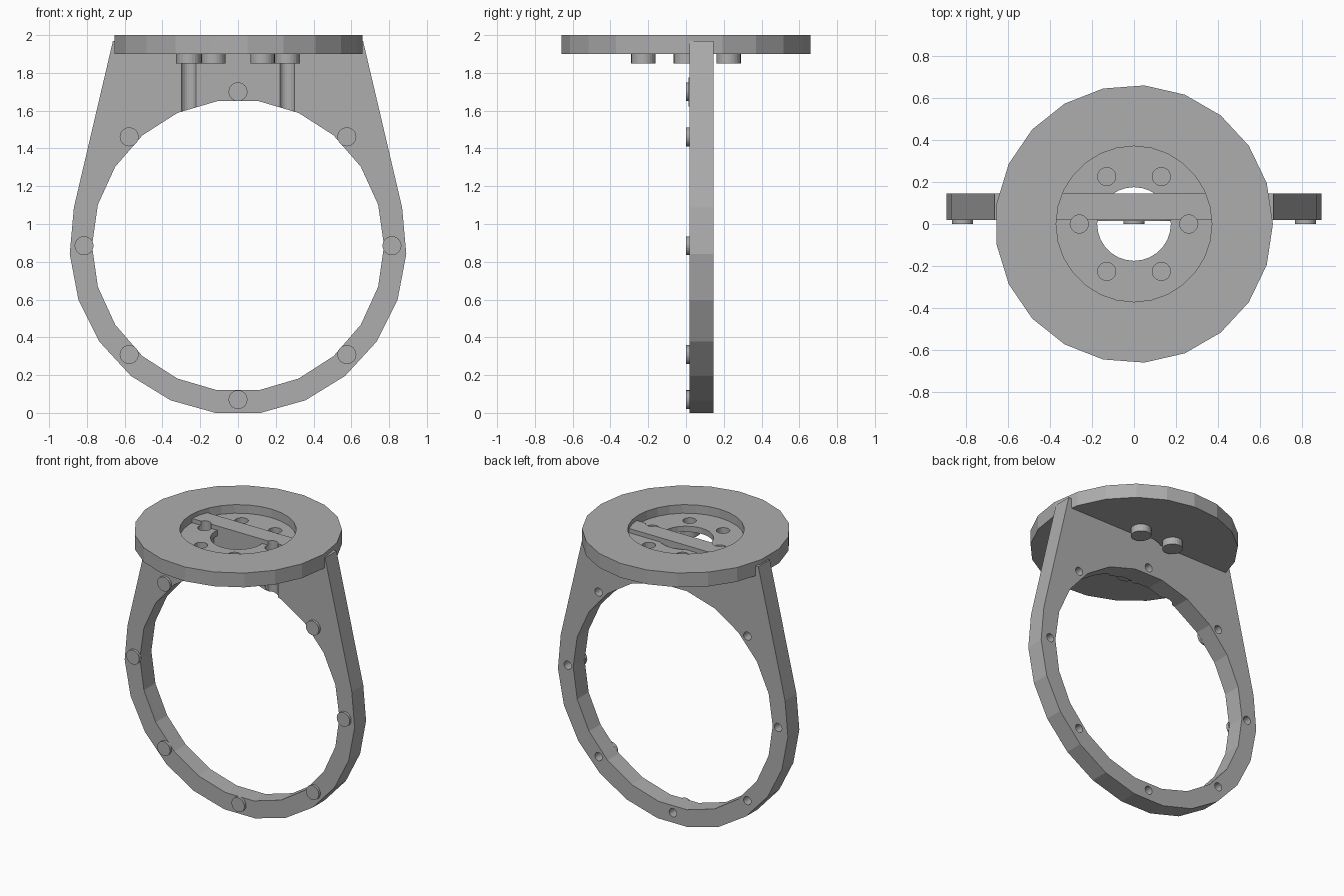
import bpy, bmesh
from math import sin, cos, pi, radians
from mathutils import Matrix, Vector

cube = bpy.data.objects.get("Cube")
if cube:
    bpy.data.objects.remove(cube, do_unlink=True)

grey = bpy.data.materials.new("matte grey")
grey.use_nodes = True
colour = (0.42, 0.42, 0.42, 1)
grey.diffuse_color = colour
grey.node_tree.nodes["Principled BSDF"].inputs["Base Color"].default_value = colour

RING_Z = 0.885                 # centre height of the ring
FRONT, BACK = 0.018, 0.145     # faces of the upright plate
FLOOR = 1.94                   # floor of the recess in the disc


def prism(name, profile, start, end, axis):
    """Extrude a 2D profile from start to end along z or y."""
    bm = bmesh.new()
    place = (lambda u, v, w: (u, v, w)) if axis == "z" else (lambda u, v, w: (u, w, v))
    face = bm.faces.new([bm.verts.new(place(u, v, start)) for u, v in profile])
    new = bmesh.ops.extrude_face_region(bm, geom=[face])["geom"]
    shift = Vector(place(0, 0, end - start))
    bmesh.ops.translate(bm, vec=shift, verts=[g for g in new if isinstance(g, bmesh.types.BMVert)])
    bmesh.ops.recalc_face_normals(bm, faces=bm.faces)
    mesh = bpy.data.meshes.new(name)
    bm.to_mesh(mesh)
    bm.free()
    mesh.materials.append(grey)
    obj = bpy.data.objects.new(name, mesh)
    bpy.context.collection.objects.link(obj)
    return obj


def cylinder(name, centre, radius, start, end, axis, sides=24, turn=0.0):
    angles = [turn + 2 * pi * i / sides for i in range(sides)]
    profile = [(centre[0] + radius * cos(a), centre[1] + radius * sin(a)) for a in angles]
    return prism(name, profile, start, end, axis)


def cut(target, cutter):
    """Subtract the cutter, then delete it."""
    mod = target.modifiers.new("cut", "BOOLEAN")
    mod.operation, mod.solver, mod.object = "DIFFERENCE", "EXACT", cutter
    bpy.context.view_layer.objects.active = target
    bpy.ops.object.modifier_apply(modifier=mod.name)
    bpy.data.objects.remove(cutter, do_unlink=True)


def ring_bore():
    return cylinder("bore", (0, RING_Z), 0.773, -1, 1, "y", 22, pi / 2 + pi / 22)


# Upright plate: round below, tapering straight to the disc above
arc = [radians(7.7 + 15.9 * k) for k in range(7)]
right = [(0.892 * sin(a), RING_Z - 0.893 * cos(a)) for a in arc] + [(0.662, 1.97)]
left = [(-x, z) for x, z in reversed(right)]
plate = prism("ring_plate", right + left, FRONT, BACK, "y")
cut(plate, ring_bore())

# Thin round pad behind the top ring screw
pad = cylinder("top_screw_pad", (0, 1.555), 0.22, FRONT - 0.004, FRONT + 0.02, "y", 32)
cut(pad, ring_bore())

# Ring screws: flat heads in front, open holes behind
for i in range(8):
    a = i * pi / 4
    spot = (0.815 * sin(a), RING_Z + 0.815 * cos(a))
    cut(plate, cylinder("hole", spot, 0.029, FRONT + 0.012, 0.3, "y", 16))
    cylinder("ring_screw_head", spot, 0.05, 0.0, FRONT + 0.005, "y")

# Top disc with a round recess and a centre hole
disc = cylinder("top_disc", (0, 0), 0.66, 1.9, 2.0, "z", 21)
cut(disc, cylinder("recess", (0, 0), 0.37, FLOOR, 2.1, "z", 28))
cut(disc, cylinder("centre_hole", (0, 0), 0.175, 1.8, 2.1, "z", 28))

# Disc bosses below the disc with sockets open to the recess
for i in range(6):
    a = i * pi / 3
    spot = (0.26 * cos(a), 0.26 * sin(a))
    cut(disc, cylinder("socket", spot, 0.043, 1.8, 2.1, "z"))
    boss = cylinder("disc_boss", spot, 0.065, 1.85, 1.92, "z")
    cut(boss, cylinder("socket", spot, 0.043, 1.87, 2.1, "z"))
    if i % 3 == 0:             # driver groove down the front of the plate
        cut(plate, cylinder("groove", spot, 0.043, 1.5, 2.1, "z"))
